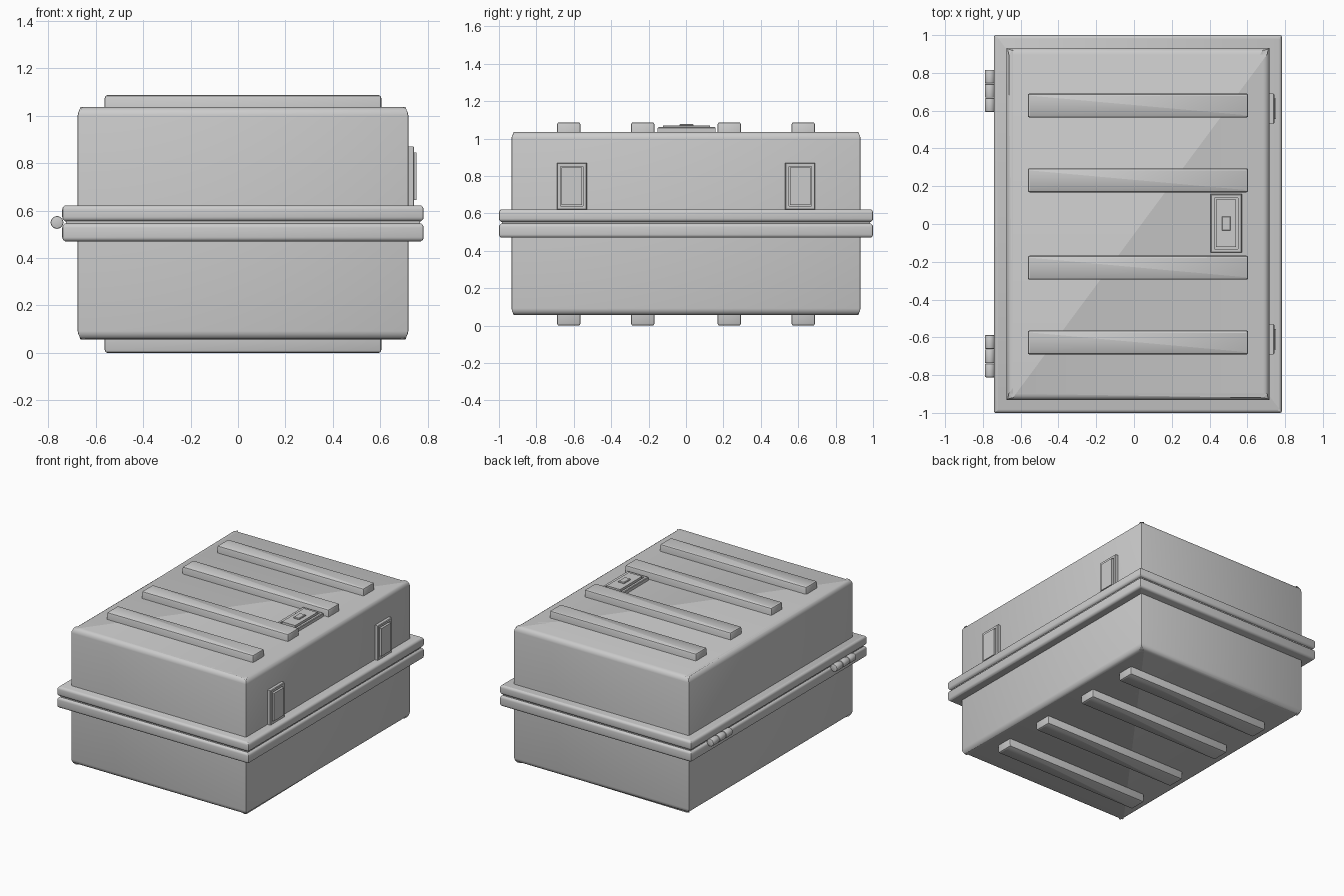
import bpy, bmesh, math
from mathutils import Matrix, Vector

if "Cube" in bpy.data.objects:
    bpy.data.objects.remove(bpy.data.objects["Cube"])


def finish(bm, name):
    bmesh.ops.recalc_face_normals(bm, faces=bm.faces[:])
    me = bpy.data.meshes.new(name)
    bm.to_mesh(me)
    bm.free()
    ob = bpy.data.objects.new(name, me)
    bpy.context.collection.objects.link(ob)
    bpy.ops.object.select_all(action='DESELECT')
    ob.select_set(True)
    bpy.context.view_layer.objects.active = ob
    bpy.ops.object.shade_smooth_by_angle(angle=math.radians(35))
    return ob


def box_bm(lo, hi):
    bm = bmesh.new()
    bmesh.ops.create_cube(bm, size=1)
    for v in bm.verts:
        v.co = Vector([a + (c + 0.5) * (b - a) for a, b, c in zip(lo, hi, v.co)])
    return bm


def box(name, lo, hi, bevel, levels, segments=4, upright=None):
    """Box with rounded horizontal edges at the listed z levels, and optional upright edges."""
    bm = box_bm(lo, hi)
    if upright:
        up = [e for e in bm.edges if abs(e.verts[0].co.z - e.verts[1].co.z) > 1e-4]
        bmesh.ops.bevel(bm, geom=up, offset=upright, segments=2, profile=0.5, affect='EDGES')
    rim = [e for e in bm.edges if any(all(abs(v.co.z - z) < 1e-4 for v in e.verts) for z in levels)]
    bmesh.ops.bevel(bm, geom=rim, offset=bevel, segments=segments, profile=0.5, affect='EDGES')
    return finish(bm, name)


def panel(name, size, steps, matrix):
    """Plate whose outer face is inset and pushed in or out in steps (inset, rise)."""
    w, l, h = size
    bm = box_bm((-w / 2, -l / 2, -0.01), (w / 2, l / 2, h))
    bm.normal_update()
    top = max(bm.faces, key=lambda f: f.calc_center_median().z)
    rim = list(top.edges)
    bmesh.ops.bevel(bm, geom=rim, offset=0.004, segments=1, affect='EDGES')
    for inset, rise in steps:
        top = max((f for f in bm.faces if f.normal.z > 0.9), key=lambda f: f.calc_area()) \
            if (inset, rise) == steps[0] else top
        bm.normal_update()
        if inset:
            bmesh.ops.inset_region(bm, faces=[top], thickness=inset)
        if rise:
            new = bmesh.ops.extrude_discrete_faces(bm, faces=[top])['faces']
            top = new[0]
            bmesh.ops.translate(bm, verts=top.verts[:], vec=(0, 0, rise))
    bmesh.ops.transform(bm, matrix=matrix, verts=bm.verts[:])
    return finish(bm, name)


# Main shells
box("case_base", (-0.676, -0.933, 0.057), (0.718, 0.933, 0.55), 0.035, [0.057], upright=0.006)
box("case_lid", (-0.676, -0.933, 0.55), (0.718, 0.933, 1.036), 0.035, [1.036], upright=0.006)

# Rim flanges with a recessed seal between them
box("base_rim", (-0.741, -1, 0.47), (0.783, 1, 0.546), 0.018, [0.47, 0.546], upright=0.008)
box("lid_rim", (-0.741, -1, 0.555), (0.783, 1, 0.622), 0.018, [0.555, 0.622], upright=0.008)
box("rim_seal", (-0.725, -0.984, 0.54), (0.767, 0.984, 0.56), 0.002, [], 1)

# Stacking ribs on lid and feet ribs on base
for i, y in enumerate((-0.627, -0.231, 0.231, 0.627)):
    box(f"lid_rib_{i}", (-0.562, y - 0.063, 1.02), (0.604, y + 0.063, 1.087),
        0.012, [1.087], 2, upright=0.008)
    box(f"foot_rib_{i}", (-0.562, y - 0.063, 0), (0.604, y + 0.063, 0.07),
        0.012, [0], 2, upright=0.008)

# Latches on the +x side
for side, y in (("front", -0.61), ("rear", 0.61)):
    m = Matrix.Translation((0.718, y, 0.745)) @ Matrix.Rotation(math.radians(90), 4, 'Y')
    panel(f"{side}_latch", (0.25, 0.16, 0.025),
          [(0.022, -0.012), (0.008, 0.022)], m)

# Lid plate with a small button
panel("lid_plate", (0.165, 0.31, 0.025),
      [(0.022, -0.012), (0.014, 0.02)], Matrix.Translation((0.488, 0.003, 1.036)))
box("lid_button", (0.465, -0.035, 1.06), (0.511, 0.041, 1.078), 0.004, [1.078], 1)

# Hinge knuckles on the -x side
for side, yc in (("front", -0.7), ("rear", 0.705)):
    for k in (-1, 0, 1):
        bm = bmesh.new()
        bmesh.ops.create_cone(bm, cap_ends=True, segments=20, radius1=0.027, radius2=0.027, depth=0.073)
        caps = [e for e in bm.edges if abs(e.verts[0].co.z - e.verts[1].co.z) < 1e-4]
        bmesh.ops.bevel(bm, geom=caps, offset=0.006, segments=2, profile=0.5, affect='EDGES')
        m = Matrix.Translation((-0.763, yc + k * 0.075, 0.55)) @ Matrix.Rotation(math.radians(90), 4, 'X')
        bmesh.ops.transform(bm, matrix=m, verts=bm.verts[:])
        finish(bm, f"{side}_hinge_knuckle_{k + 1}")

# Centre the footprint (hinges included)
for ob in bpy.context.collection.objects:
    ob.location.x -= 0.0035 - 0.0035
